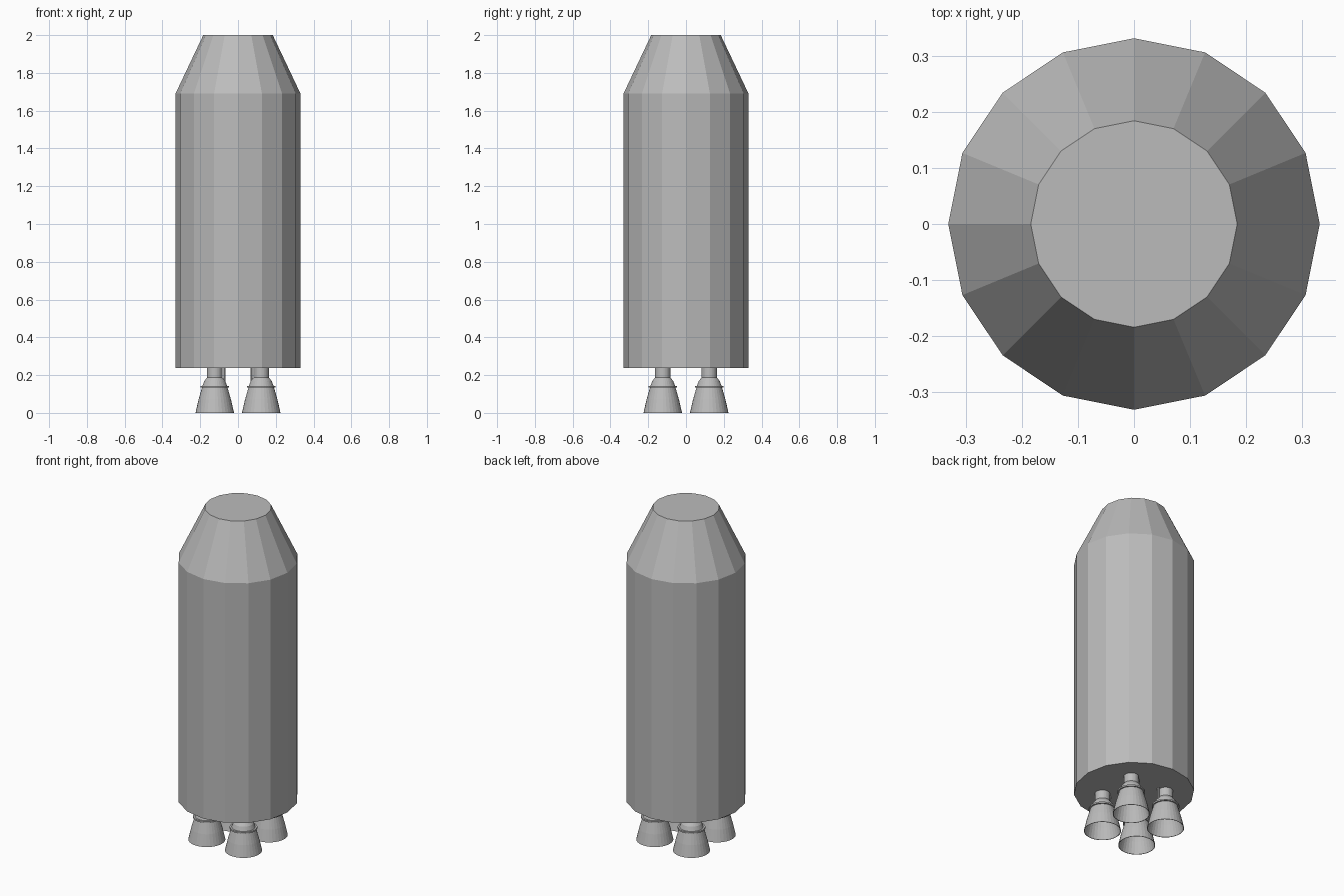
import bpy, math

cube = bpy.data.objects.get("Cube")
if cube:
    bpy.data.objects.remove(cube, do_unlink=True)

grey = bpy.data.materials.new("light_grey")
grey.use_nodes = True
colour = (0.5, 0.5, 0.5, 1)
grey.diffuse_color = colour
grey.node_tree.nodes["Principled BSDF"].inputs["Base Color"].default_value = colour


def lathe(name, profile, sides, location=(0, 0, 0), capped=False, loop=False):
    """Spin a (radius, height) profile around z with flat faces."""
    verts, faces = [], []
    for r, z in profile:
        for i in range(sides):
            a = math.tau * i / sides
            verts.append((r * math.cos(a), r * math.sin(a), z))
    rows = len(profile)
    for j in range(rows if loop else rows - 1):
        low, high = j * sides, (j + 1) % rows * sides
        for i in range(sides):
            k = (i + 1) % sides
            faces.append((low + i, low + k, high + k, high + i))
    if capped:
        faces.append(tuple(reversed(range(sides))))
        faces.append(tuple(range((rows - 1) * sides, rows * sides)))
    mesh = bpy.data.meshes.new(name)
    mesh.from_pydata(verts, [], faces)
    mesh.materials.append(grey)
    obj = bpy.data.objects.new(name, mesh)
    obj.location = location
    bpy.context.collection.objects.link(obj)
    return obj


# Tank with tapered nose
lathe("tank_body", [(0.331, 0.237), (0.331, 1.69), (0.184, 2.0)], 16, capped=True)

# Four engines: hollow bell with neck, collar ring and feed pipe
bell = [(0.036, 0.19), (0.053, 0.165), (0.063, 0.14), (0.083, 0.07), (0.099, 0),
        (0.102, 0), (0.086, 0.07), (0.066, 0.14), (0.056, 0.168), (0.041, 0.187)]
ring = [(0.062, 0.134), (0.076, 0.134), (0.076, 0.143), (0.062, 0.143)]
for side_x, x in (("left", 1), ("right", -1)):
    for side_y, y in (("front", -1), ("back", 1)):
        tag = f"{side_y}_{side_x}"
        centre = (0.123 * x, 0.123 * y, 0)
        # Outer wall runs downward on the way in, so the order gives outward normals
        lathe("engine_bell_" + tag, bell, 32, centre)
        lathe("engine_neck_" + tag, [(0.041, 0.185), (0.041, 0.24)], 32, centre, capped=True)
        lathe("engine_ring_" + tag, ring, 32, centre, loop=True)
        lathe("feed_pipe_" + tag, [(0.006, 0.138), (0.006, 0.24)], 8,
              (0.071 * x, 0.123 * y, 0), capped=True)
